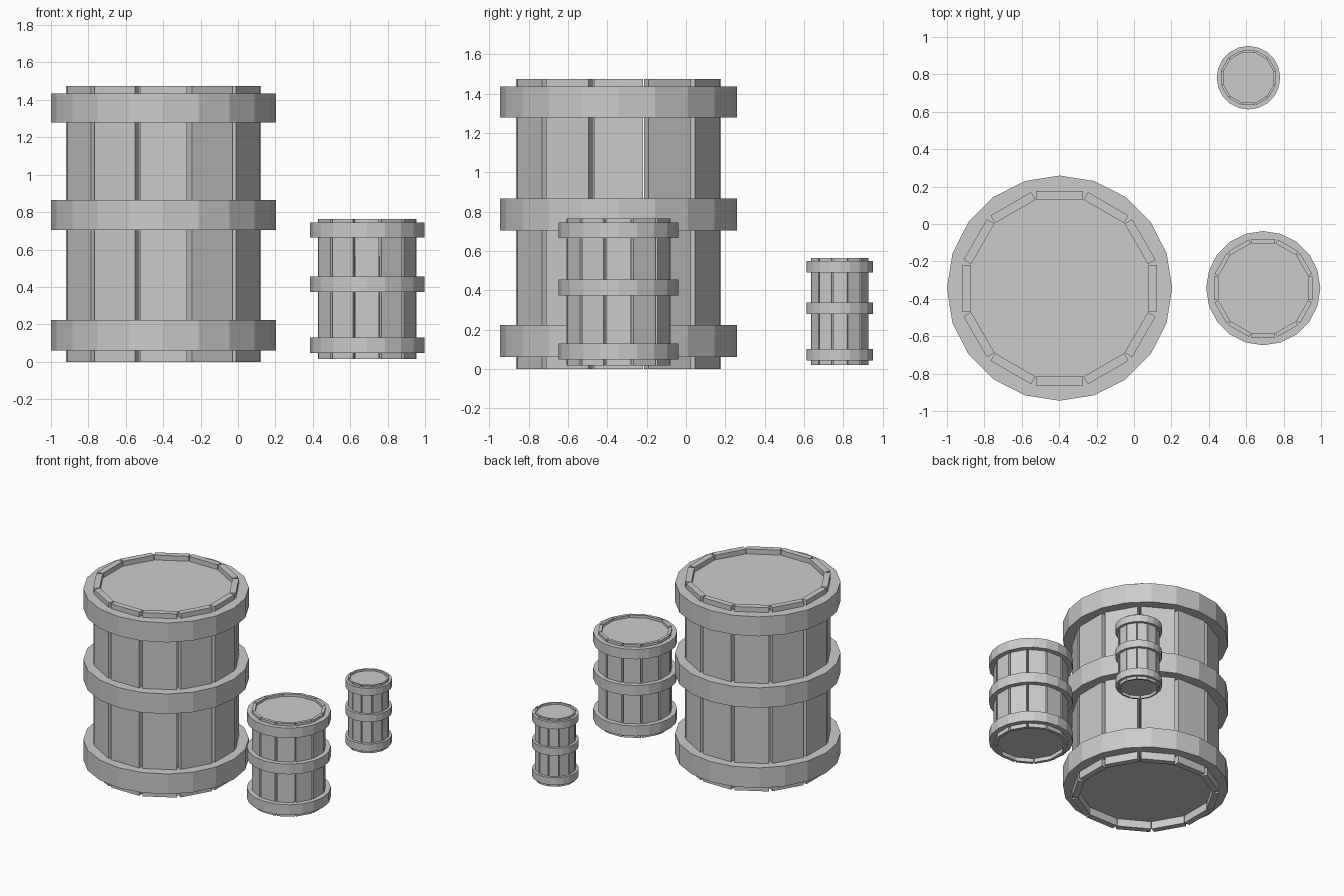
import bpy, bmesh
from math import radians
from mathutils import Matrix, Vector

if "Cube" in bpy.data.objects:
    bpy.data.objects.remove(bpy.data.objects["Cube"])

STAVES, SIDES = 12, 20
HOOPS = [(0.061, 0.223), (0.704, 0.865), (1.279, 1.435)]


def add_object(name, bm, loc, scale):
    bmesh.ops.recalc_face_normals(bm, faces=bm.faces)
    mesh = bpy.data.meshes.new(name)
    bm.to_mesh(mesh)
    bm.free()
    ob = bpy.data.objects.new(name, mesh)
    ob.location, ob.scale = loc, scale
    bpy.context.collection.objects.link(ob)


def barrel(size, loc, scale):
    # Ring of flat staves
    bm = bmesh.new()
    for i in range(STAVES):
        m = (Matrix.Rotation(radians(360 / STAVES * i), 4, 'Z')
             @ Matrix.Translation((0.497, 0, 0.737))
             @ Matrix.Diagonal((0.047, 0.25, 1.474, 1)))
        bmesh.ops.create_cube(bm, size=1, matrix=m)
    add_object(size + "_barrel_staves", bm, loc, scale)

    # Solid hoops; the outer two also close the barrel as lid and base
    for part, (z0, z1) in zip(("bottom", "middle", "top"), HOOPS):
        bm = bmesh.new()
        bmesh.ops.create_cone(bm, cap_ends=True, segments=SIDES,
                              radius1=0.602, radius2=0.602, depth=z1 - z0,
                              matrix=Matrix.Translation((0, 0, (z0 + z1) / 2)))
        add_object(f"{size}_barrel_{part}_hoop", bm, loc, scale)


barrel("large", (-0.398, -0.343, 0), (1, 1, 1))
barrel("medium", (0.691, -0.343, 0.016), (0.507, 0.507, 0.507))
barrel("small", (0.612, 0.782, 0.02), (0.282, 0.282, 0.368))
